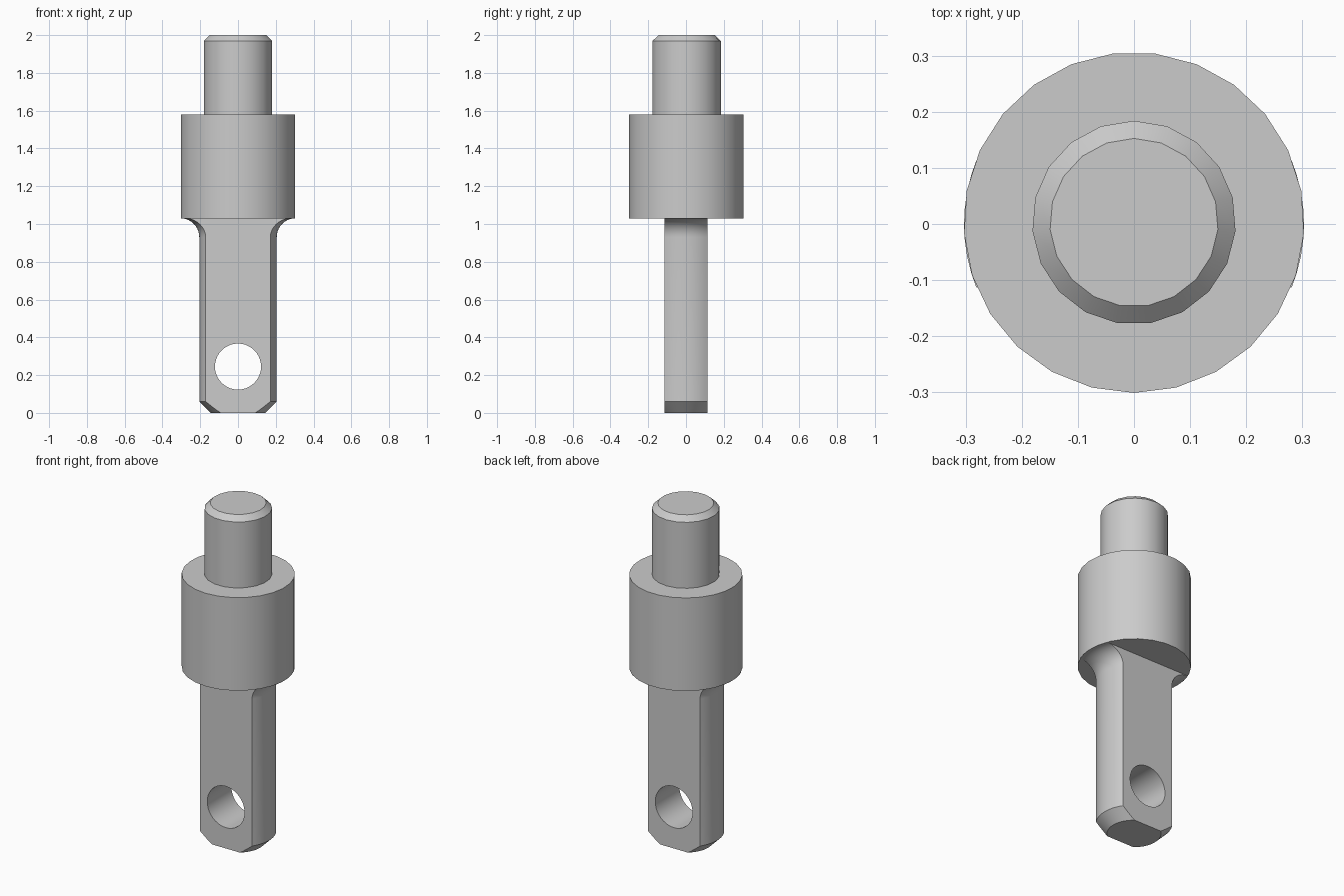
import bpy
import bmesh
from math import sin, cos, pi, radians
from mathutils import Matrix

cube = bpy.data.objects.get("Cube")
if cube:
    bpy.data.objects.remove(cube, do_unlink=True)

AXIS_Y = 0.0025      # turning axis
COLLAR_Z = 1.03      # underside of the collar
FLAT = 0.113         # half thickness of the flattened shank

steel = bpy.data.materials.new("steel grey")
steel.use_nodes = True
steel.diffuse_color = (0.6, 0.6, 0.6, 1)
steel.node_tree.nodes["Principled BSDF"].inputs["Base Color"].default_value = (0.6, 0.6, 0.6, 1)


def finish(name, bm):
    bmesh.ops.recalc_face_normals(bm, faces=bm.faces)
    mesh = bpy.data.meshes.new(name)
    bm.to_mesh(mesh)
    bm.free()
    obj = bpy.data.objects.new(name, mesh)
    bpy.context.collection.objects.link(obj)
    mesh.materials.append(steel)
    return obj


def turned(name, profile, sides, start, axis_y=AXIS_Y):
    """Closed solid of revolution from (radius, z) pairs, bottom to top."""
    bm = bmesh.new()
    rings = [[bm.verts.new((r * cos(start + 2 * pi * i / sides),
                            axis_y + r * sin(start + 2 * pi * i / sides), z))
              for i in range(sides)] for r, z in profile]
    for low, high in zip(rings, rings[1:]):
        for i in range(sides):
            j = (i + 1) % sides
            bm.faces.new((low[i], low[j], high[j], high[i]))
    bm.faces.new(rings[0])
    bm.faces.new(rings[-1])
    return finish(name, bm)


def select_only(obj):
    bpy.ops.object.select_all(action='DESELECT')
    obj.select_set(True)
    bpy.context.view_layer.objects.active = obj


def boolean(obj, cutter, operation):
    select_only(obj)
    mod = obj.modifiers.new("cut", 'BOOLEAN')
    mod.operation = operation
    mod.solver = 'EXACT'
    mod.object = cutter
    bpy.ops.object.modifier_apply(modifier=mod.name)
    bpy.data.objects.remove(cutter, do_unlink=True)


# Upper pin with a chamfered tip, and the wide collar
pin = turned("pin", [(0.1815, 1.58), (0.1815, 1.97), (0.15, 2.0)], 19, pi / 2)
collar = turned("collar", [(0.3035, COLLAR_Z), (0.3035, 1.58)], 25, -pi / 2)

# Shank: chamfered foot, straight body, fillet flaring out to the collar
fillet = [(0.303 - 0.098 * cos(a), 0.93 + 0.1 * sin(a))
          for a in (pi / 2 * i / 10 for i in range(11))]
shank = turned("shank", [(0.145, 0), (0.205, 0.06)] + fillet, 64, 0, 0)

# Flatten the shank front and back
bm = bmesh.new()
bmesh.ops.create_cube(bm, size=1, matrix=Matrix.Translation((0, 0, 1))
                      @ Matrix.Diagonal((1, 2 * FLAT, 4, 1)))
boolean(shank, finish("flat_cutter", bm), 'INTERSECT')

# Cross hole near the foot
bm = bmesh.new()
bmesh.ops.create_cone(bm, cap_ends=True, segments=40, radius1=0.122, radius2=0.122, depth=1,
                      matrix=Matrix.Translation((0, 0, 0.245)) @ Matrix.Rotation(pi / 2, 4, 'X'))
boolean(shank, finish("hole_cutter", bm), 'DIFFERENCE')

# Smooth round walls, sharp edges
for obj in (pin, collar, shank):
    select_only(obj)
    bpy.ops.object.shade_smooth_by_angle(angle=radians(30))
